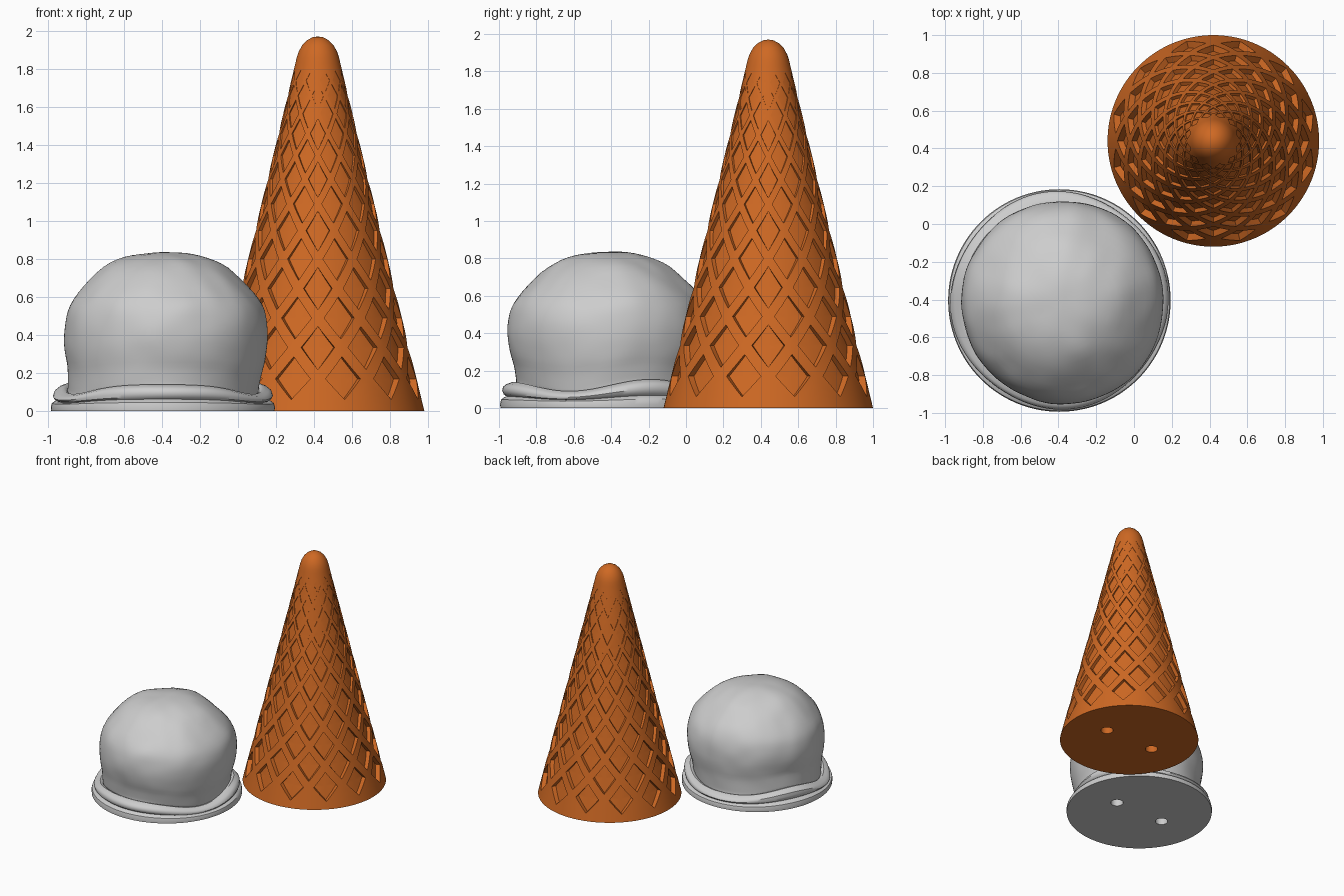
import bpy, bmesh, math
from mathutils import Vector, noise

if "Cube" in bpy.data.objects:
    bpy.data.objects.remove(bpy.data.objects["Cube"])

CONE_AT = (0.42, 0.44)
SCOOP_AT = (-0.395, -0.405)


def material(name, rgb):
    m = bpy.data.materials.new(name)
    m.diffuse_color = (*rgb, 1)
    m.use_nodes = True
    m.node_tree.nodes["Principled BSDF"].inputs["Base Color"].default_value = m.diffuse_color
    return m


wafer = material("wafer_orange", (0.62, 0.14, 0.017))
cream = material("ice_cream_grey", (0.61, 0.61, 0.61))


def polar(r, a, z):
    return Vector((r * math.cos(a), r * math.sin(a), z))


def finish(bm, name, mat, at, angle):
    """Weld, close the base, drill two peg holes and shade."""
    bmesh.ops.remove_doubles(bm, verts=bm.verts, dist=1e-5)
    bmesh.ops.holes_fill(bm, edges=[e for e in bm.edges if e.is_boundary], sides=0)
    bmesh.ops.recalc_face_normals(bm, faces=bm.faces)
    me = bpy.data.meshes.new(name)
    bm.to_mesh(me)
    bm.free()
    ob = bpy.data.objects.new(name, me)
    bpy.context.collection.objects.link(ob)
    ob.location = (*at, 0)
    me.materials.append(mat)
    for side in (-1, 1):
        bpy.ops.mesh.primitive_cylinder_add(vertices=32, radius=0.05, depth=0.2,
                                            location=(at[0] + side * 0.235, at[1], 0))
        cutter = bpy.context.object
        cutter.name = "peg_hole_cutter"
        cutter.hide_render = True
        cutter.data.materials.append(mat)
        mod = ob.modifiers.new("peg_hole", 'BOOLEAN')
        mod.operation, mod.solver, mod.object = 'DIFFERENCE', 'EXACT', cutter
        bpy.ops.object.select_all(action='DESELECT')
        ob.select_set(True)
        bpy.context.view_layer.objects.active = ob
        bpy.ops.object.modifier_apply(modifier=mod.name)
        bpy.data.objects.remove(cutter)
    bpy.ops.object.shade_smooth_by_angle(angle=math.radians(angle))


# --- Waffle cone: lattice of sunken diamonds ---
ROWS = [.015, .17, .335, .49, .645, .80, .95, 1.09, 1.22, 1.345, 1.46, 1.565, 1.66, 1.74, 1.81]
COUNT, STEPS = 12, 6
LAST = len(ROWS) - 1


def row_z(v):
    i = min(int(v), LAST - 1)
    return ROWS[i] + (ROWS[i + 1] - ROWS[i]) * (v - i)


def cone_point(u, v, depth=0.0):
    z = row_z(v)
    return polar(0.56 - 0.2417 * z - depth, -math.pi / 2 + u * math.pi / COUNT, z)


bm = bmesh.new()


def face(*points):
    bm.faces.new([bm.verts.new(p) for p in points])


corners = [(1, 0), (0, 1), (-1, 0), (0, -1)]
for row in range(1, LAST):
    scale = 0.70 + 0.06 * row / LAST
    depth = 0.04 * (1 - ROWS[row] / 1.85)
    for j in range(COUNT):
        cu = 2 * j + row % 2
        loop = []
        for k in range(4):
            a, b = corners[k], corners[(k + 1) % 4]
            for s in range(STEPS):
                t = s / STEPS
                loop.append((a[0] + (b[0] - a[0]) * t, a[1] + (b[1] - a[1]) * t))
        outer = [cone_point(cu + u, row + v) for u, v in loop]
        rim = [cone_point(cu + u * scale, row + v * scale) for u, v in loop]
        floor = [cone_point(cu + u * scale, row + v * scale, depth) for u, v in loop]
        middle = cone_point(cu, row, depth)
        for k in range(len(loop)):
            n = (k + 1) % len(loop)
            face(outer[k], outer[n], rim[n], rim[k])
            face(rim[k], rim[n], floor[n], floor[k])
            face(floor[k], floor[n], middle)

# Plain bands that square off the zigzag at the base and under the tip
CAP = [(.118, 1.83), (.111, 1.86), (.101, 1.89), (.082, 1.925), (.057, 1.95), (.028, 1.966), (0, 1.97)]
for s in range(2 * COUNT * STEPS):
    u0, u1 = s / STEPS, (s + 1) / STEPS
    a0, a1 = (-math.pi / 2 + u * math.pi / COUNT for u in (u0, u1))

    def zigzag(u, low_u):
        d = abs((u - low_u + 1) % 2 - 1)      # distance to nearest low point
        return d

    face(polar(.56, a0, 0), polar(.56, a1, 0),
         cone_point(u1, zigzag(u1, 1)), cone_point(u0, zigzag(u0, 1)))
    top = (LAST - 1) % 2
    face(cone_point(u0, LAST - zigzag(u0, top)), cone_point(u1, LAST - zigzag(u1, top)),
         polar(CAP[0][0], a1, CAP[0][1]), polar(CAP[0][0], a0, CAP[0][1]))
    # Rounded tip
    for (r0, z0), (r1, z1) in zip(CAP, CAP[1:]):
        ring = [polar(r0, a0, z0), polar(r0, a1, z0), polar(r1, a1, z1), polar(r1, a0, z1)]
        face(*(ring if r1 else ring[:3]))
finish(bm, "waffle_cone", wafer, CONE_AT, 28)

# --- Ice cream scoop: lumpy dome with a folded skirt ---
SKIRT = [(.587, 0), (.589, .02), (.584, .042), (.566, .052), (.553, .056), (.566, .064), (.572, .08),
         (.568, .097), (.552, .110), (.535, .116), (.522, .122), (.508, .118), (.501, .112)]
DOME = [(.501, .112), (.504, .15), (.512, .22), (.528, .30), (.537, .38), (.532, .47), (.505, .56),
        (.437, .65), (.325, .75), (.215, .802), (.105, .828), (0, .835)]


def smooth_path(pts, n):
    """Curve through the points."""
    p = [Vector(q) for q in pts]
    p = [2 * p[0] - p[1]] + p + [Vector((-p[-2].x, p[-2].y))]
    out = []
    for i in range(1, len(p) - 2):
        for s in range(n):
            t = s / n
            out.append(0.5 * (2 * p[i] + (p[i + 1] - p[i - 1]) * t
                              + (2 * p[i - 1] - 5 * p[i] + 4 * p[i + 1] - p[i + 2]) * t * t
                              + (3 * p[i] - p[i - 1] - 3 * p[i + 1] + p[i + 2]) * t ** 3))
    return out + [p[-2]]


def scoop_point(r, z, a):
    p = polar(r, a, z)
    wave = math.cos(3 * (a + math.pi / 2)) + 0.3 * math.sin(5 * a)
    lift = max(0, min(1, (z - .03) / .07)) * max(0, min(1, (.45 - z) / .3))
    p.z += 0.026 * wave * lift
    lump = max(0, min(1, (z - .1) / .15))
    p *= 1 + lump * (0.02 * noise.noise(p * 3.2) + 0.007 * noise.noise(p * 8))
    fold = max(0, 1 - abs(z - .085) / .04)     # folds of the skirt wander in and out
    k = 1 + fold * 0.014 * math.sin(4 * a + 1)
    p.x, p.y = p.x * k, p.y * k
    if z > .1:                                 # dome sits slightly off the skirt centre
        off = min(1, (z - .1) / .15)
        p.x += .018 * off
        p.y -= .01 * off
    return p


bm = bmesh.new()
path = [Vector(q) for q in SKIRT[:-1]] + smooth_path(DOME, 3)
SEG = 112
rings = [[bm.verts.new(scoop_point(q.x, q.y, 2 * math.pi * s / SEG)) for s in range(SEG)]
         for q in path[:-1]]
for lower, upper in zip(rings, rings[1:]):
    for s in range(SEG):
        n = (s + 1) % SEG
        bm.faces.new((lower[s], lower[n], upper[n], upper[s]))
tip = bm.verts.new(scoop_point(0, path[-1].y, 0))
for s in range(SEG):
    bm.faces.new((rings[-1][s], rings[-1][(s + 1) % SEG], tip))
finish(bm, "ice_cream_scoop", cream, SCOOP_AT, 40)
